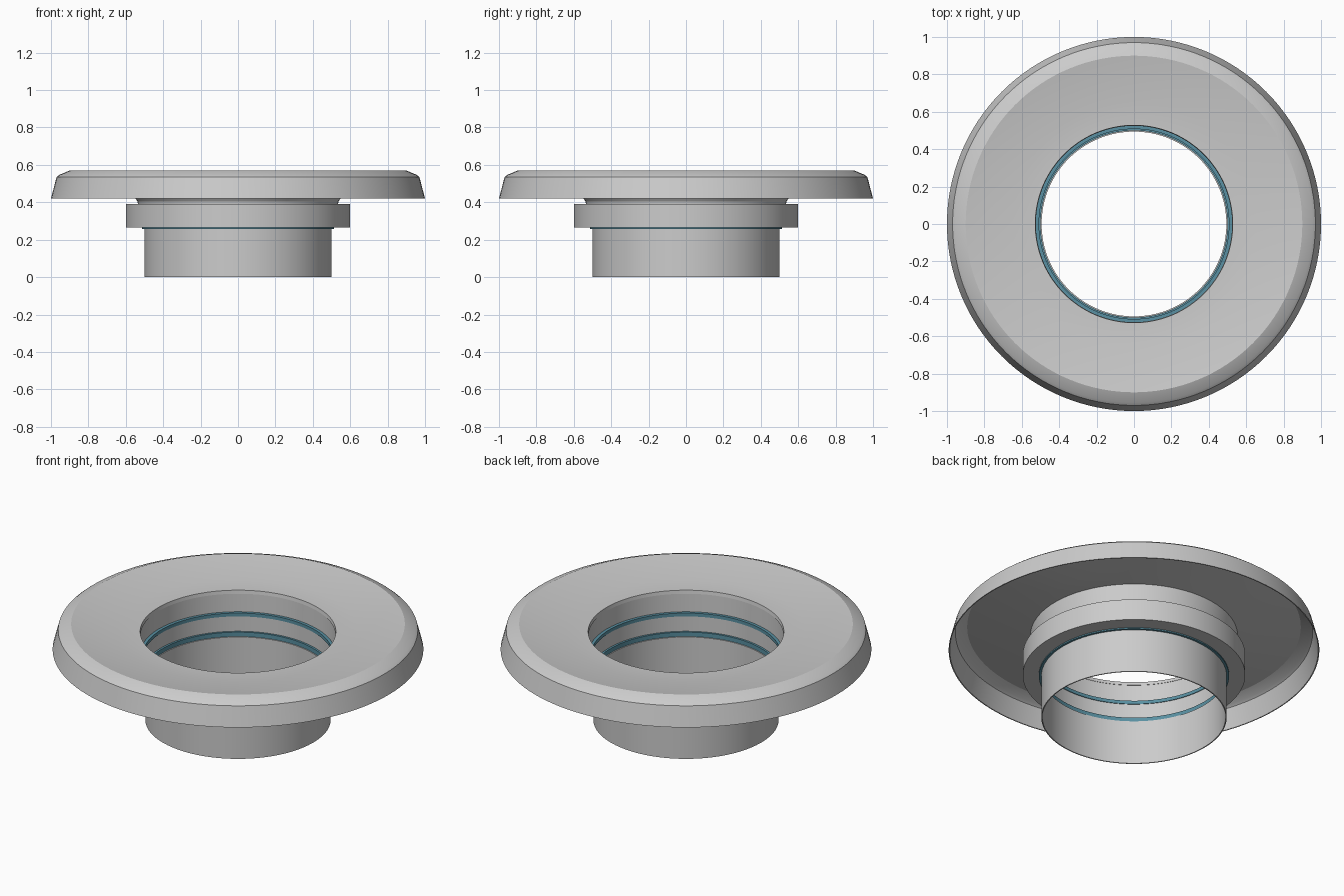
import bpy, bmesh, math

if "Cube" in bpy.data.objects:
    bpy.data.objects.remove(bpy.data.objects["Cube"])

SEGMENTS = 128


def revolve(name, profile, closed=False, material=None):
    """Spin an (r, z) profile around the z axis."""
    bm = bmesh.new()
    rings = []
    for r, z in profile:
        rings.append([bm.verts.new((r * math.cos(2 * math.pi * i / SEGMENTS),
                                    r * math.sin(2 * math.pi * i / SEGMENTS), z))
                      for i in range(SEGMENTS)])
    pairs = list(zip(rings, rings[1:]))
    if closed:
        pairs.append((rings[-1], rings[0]))
    for a, b in pairs:
        for i in range(SEGMENTS):
            j = (i + 1) % SEGMENTS
            bm.faces.new((a[i], a[j], b[j], b[i]))
    bmesh.ops.recalc_face_normals(bm, faces=bm.faces[:])
    mesh = bpy.data.meshes.new(name)
    bm.to_mesh(mesh)
    bm.free()
    obj = bpy.data.objects.new(name, mesh)
    bpy.context.collection.objects.link(obj)
    bpy.ops.object.select_all(action='DESELECT')
    obj.select_set(True)
    bpy.context.view_layer.objects.active = obj
    bpy.ops.object.shade_smooth_by_angle(angle=math.radians(20))
    if material:
        mesh.materials.append(material)
    return obj


def ring(name, r_in, r_out, z0, z1, material=None):
    return revolve(name, [(r_in, z0), (r_out, z0), (r_out, z1), (r_in, z1)],
                   True, material)


teal = bpy.data.materials.new("teal_seal")
teal.diffuse_color = (0.10, 0.28, 0.36, 1)
teal.use_nodes = True
teal.node_tree.nodes["Principled BSDF"].inputs["Base Color"].default_value = teal.diffuse_color

# Dished flange with a hollow underside and a thin skirt
revolve("flange", [
    (1.0, 0.42), (0.97, 0.535), (0.955, 0.547), (0.90, 0.57), (0.65, 0.528),
    (0.528, 0.525), (0.525, 0.505), (0.65, 0.522), (0.90, 0.564),
    (0.95, 0.543), (0.964, 0.532), (0.994, 0.42)], closed=True)

# Flared neck joining flange and collar
revolve("neck", [(0.525, 0.39), (0.535, 0.39), (0.537, 0.405), (0.548, 0.42),
                 (0.56, 0.515), (0.528, 0.51)], closed=True)

# Wide collar and the straight tube under it
ring("collar", 0.512, 0.60, 0.265, 0.39)
ring("tube", 0.494, 0.50, 0.0, 0.262)

# Teal sealing bands inside the bore
ring("lower_seal", 0.500, 0.513, 0.258, 0.288, teal)
ring("upper_seal", 0.508, 0.526, 0.378, 0.398, teal)
